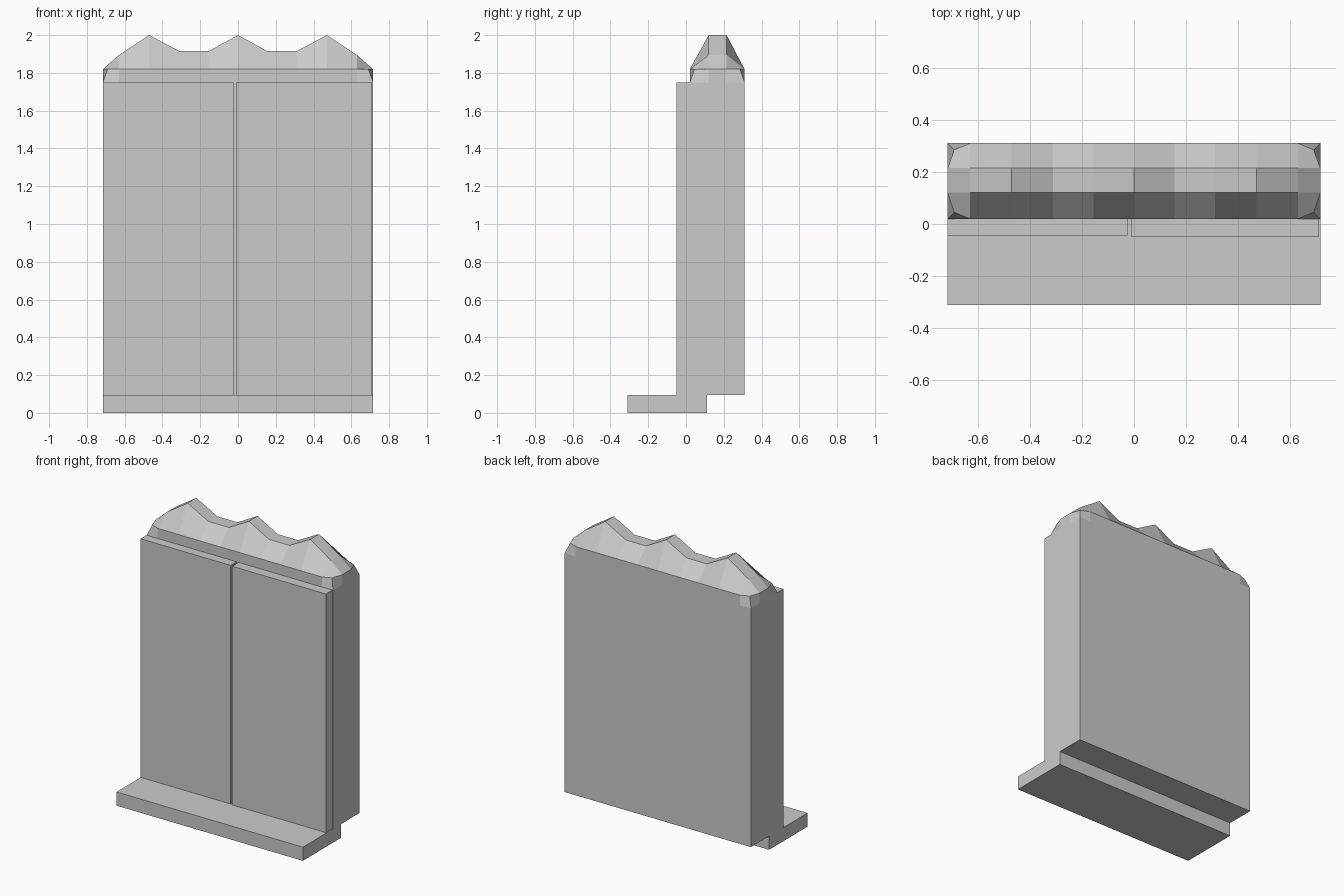
import bpy, bmesh
from mathutils import Vector

cube = bpy.data.objects.get("Cube")
if cube:
    bpy.data.objects.remove(cube, do_unlink=True)

# One plain stone colour
stone = bpy.data.materials.new("light_grey_stone")
stone.use_nodes = True
GREY = (0.6, 0.6, 0.6, 1.0)
stone.diffuse_color = GREY
stone.node_tree.nodes["Principled BSDF"].inputs["Base Color"].default_value = GREY

HALF = 0.715             # half width
BASE_TOP = 0.095
DOOR_TOP, EAVES = 1.75, 1.82
FRONT, BACK = 0.02, 0.31
RIDGE_FRONT, RIDGE_BACK = 0.12, 0.215


def finish(name, bm):
    bmesh.ops.recalc_face_normals(bm, faces=bm.faces)
    mesh = bpy.data.meshes.new(name)
    bm.to_mesh(mesh)
    bm.free()
    mesh.materials.append(stone)
    obj = bpy.data.objects.new(name, mesh)
    bpy.context.scene.collection.objects.link(obj)
    return obj


def box(name, low, high):
    low, high = Vector(low), Vector(high)
    bm = bmesh.new()
    bmesh.ops.create_cube(bm, size=1)
    for v in bm.verts:
        v.co = (low + high) / 2 + v.co * (high - low)
    return finish(name, bm)


# Base slab and the two front panels
box("base_step", (-HALF, -0.31, 0), (HALF, 0.11, BASE_TOP))
box("right_panel", (-HALF, -0.045, BASE_TOP), (-0.025, FRONT, DOOR_TOP))
box("left_panel", (-0.01, -0.05, BASE_TOP), (0.71, FRONT, DOOR_TOP))

# Cabinet body with a three-peaked crest, lofted across x
half_crest = [(0, 2.0), (0.155, 1.915), (0.31, 1.915), (0.47, 2.0), (0.63, 1.895)]
crest = [(-x, z) for x, z in reversed(half_crest[1:])] + half_crest


def section(bm, x, ridge, inset=0.0):
    """Outline at x; inset draws the eaves corners inward at the ends."""
    corner_x = x - inset if x > 0 else x + inset
    points = [(x, FRONT, BASE_TOP), (x, FRONT, DOOR_TOP),
              (corner_x, FRONT + inset, EAVES),
              (x, RIDGE_FRONT, ridge), (x, RIDGE_BACK, ridge),
              (corner_x, BACK - inset, EAVES),
              (x, BACK, DOOR_TOP), (x, BACK, BASE_TOP)]
    return [bm.verts.new(p) for p in points]


bm = bmesh.new()
rings = [section(bm, -HALF, EAVES, 0.025)]
rings += [section(bm, x, z) for x, z in crest]
rings.append(section(bm, HALF, EAVES, 0.025))
for a, b in zip(rings, rings[1:]):
    for i in range(len(a)):
        j = (i + 1) % len(a)
        bm.faces.new((a[i], a[j], b[j], b[i]))

# End walls with faceted upper corners
for r in (rings[0], rings[-1]):
    x = r[0].co.x
    p = bm.verts.new((x, RIDGE_FRONT, DOOR_TOP))
    q = bm.verts.new((x, RIDGE_BACK, DOOR_TOP))
    bm.faces.new((r[0], r[1], p, q, r[6], r[7]))
    bm.faces.new((r[1], r[2], r[3], p))
    bm.faces.new((p, r[3], r[4], q))
    bm.faces.new((q, r[4], r[5], r[6]))
finish("body_with_crest", bm)
